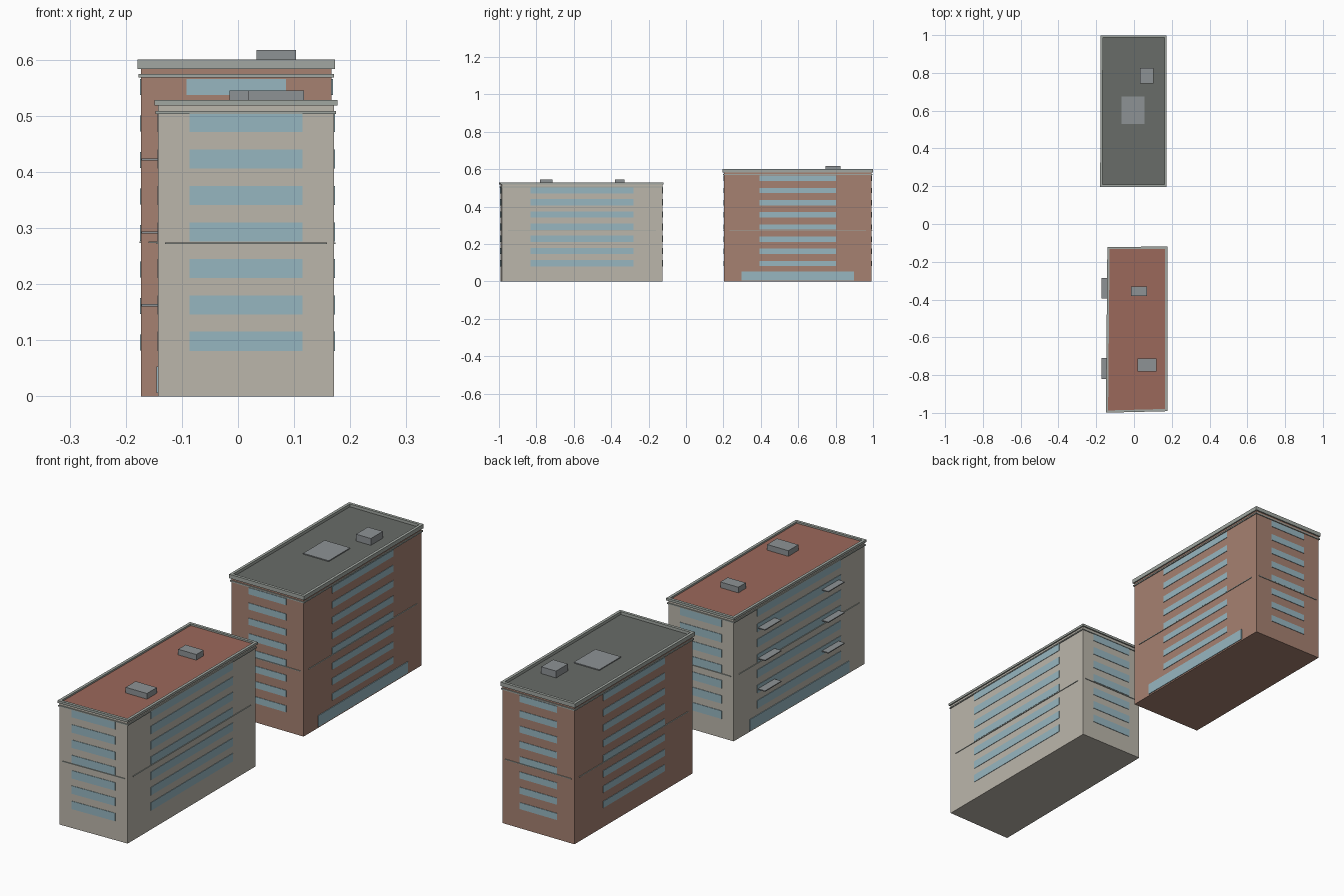
import bpy, bmesh
from mathutils import Vector

if "Cube" in bpy.data.objects:
    bpy.data.objects.remove(bpy.data.objects["Cube"])

def mat(name, rgb):
    m = bpy.data.materials.new(name)
    m.diffuse_color = (*rgb, 1)
    m.use_nodes = True
    m.node_tree.nodes["Principled BSDF"].inputs["Base Color"].default_value = m.diffuse_color
    return m

BEIGE = mat("beige_wall", (0.50, 0.47, 0.41))
BRICK = mat("brick_wall", (0.38, 0.22, 0.165))
GLASS = mat("glass", (0.31, 0.47, 0.53))
RED = mat("red_roof", (0.33, 0.14, 0.105))
DARK = mat("dark_roof", (0.14, 0.15, 0.138))
TRIM = mat("trim", (0.36, 0.39, 0.36))
METAL = mat("metal", (0.27, 0.29, 0.30))

def finish(bm, name, m):
    bmesh.ops.recalc_face_normals(bm, faces=bm.faces)
    me = bpy.data.meshes.new(name)
    bm.to_mesh(me)
    bm.free()
    me.materials.append(m)
    bpy.context.collection.objects.link(bpy.data.objects.new(name, me))

def add_prism(bm, pts, z0, z1):
    lo = [bm.verts.new((p[0], p[1], z0)) for p in pts]
    hi = [bm.verts.new((p[0], p[1], z1)) for p in pts]
    bm.faces.new(lo)
    bm.faces.new(hi)
    for i in range(len(pts)):
        j = (i + 1) % len(pts)
        bm.faces.new((lo[i], lo[j], hi[j], hi[i]))

def prism(name, pts, z0, z1, m):
    bm = bmesh.new()
    add_prism(bm, pts, z0, z1)
    finish(bm, name, m)

def box(name, x0, x1, y0, y1, z0, z1, m):
    prism(name, [(x0, y0), (x1, y0), (x1, y1), (x0, y1)], z0, z1, m)

def grow(pts, d):
    # move the corners outward, order: front left, front right, back right, back left
    s = [(-1, -1), (1, -1), (1, 1), (-1, 1)]
    return [(p[0] + d * a, p[1] + d * b) for p, (a, b) in zip(pts, s)]

def ring(name, pts, outer, inner, z0, z1, m):
    bm = bmesh.new()
    loops = [[bm.verts.new((*p, z)) for p in grow(pts, d)]
             for d, z in ((outer, z0), (outer, z1), (inner, z1), (inner, z0))]
    for k in range(4):
        a, b = loops[k], loops[(k + 1) % 4]
        for i in range(4):
            j = (i + 1) % 4
            bm.faces.new((a[i], a[j], b[j], b[i]))
    finish(bm, name, m)

def strips(name, pts, sides, f0, f1, rows, depth, m):
    # thin slabs lying on the chosen walls between two fractions of the wall length
    bm = bmesh.new()
    for s in sides:
        a, b = Vector(pts[s]), Vector(pts[(s + 1) % 4])
        d = b - a
        n = Vector((d.y, -d.x)).normalized()
        p, q = a + d * f0, a + d * f1
        for z0, z1 in rows:
            add_prism(bm, [p - n * 0.002, p + n * depth, q + n * depth, q - n * 0.002], z0, z1)
    finish(bm, name, m)

def building(tag, pts, wall, roof, wall_top, roof_z, top, cornice, win, count, height, z_first, belt, shop):
    prism(tag + "_walls", pts, 0, wall_top, wall)
    prism(tag + "_roof", grow(pts, -0.004), wall_top - 0.002, roof_z, roof)
    ring(tag + "_parapet", pts, 0.006, -0.006, wall_top, top, TRIM)
    ring(tag + "_cornice", pts, 0.004, -0.002, *cornice, TRIM)
    rows = [(z_first + 0.065 * i, z_first + 0.065 * i + height) for i in range(count)]
    strips(tag + "_windows", pts, range(4), win, 1 - win, rows, 0.002, GLASS)
    strips(tag + "_belt_course", pts, range(4), 0.04, 0.96, [(belt, belt + 0.003)], 0.003, TRIM)
    strips(tag + "_shopfront", pts, [shop], 0.12, 0.88, [(0.006, 0.053)], 0.003, GLASS)

# Beige front building
A = [(-0.143, -0.993), (0.171, -0.985), (0.171, -0.126), (-0.135, -0.127)]
building("front_building", A, BEIGE, RED, 0.518, 0.521, 0.528, (0.503, 0.508),
         0.18, 7, 0.034, 0.081, 0.271, 3)
box("roof_unit_back", -0.015, 0.07, -0.38, -0.33, 0.52, 0.545, METAL)
box("roof_unit_front", 0.018, 0.118, -0.78, -0.713, 0.52, 0.545, METAL)

# Balconies on its left wall
for y in (-0.34, -0.765):
    for z in (0.16, 0.29, 0.42):
        box("balcony", -0.172, -0.134, y - 0.055, y + 0.055, z, z + 0.004, METAL)

# Brick back building
B = [(-0.173, 0.202), (0.167, 0.202), (0.167, 0.993), (-0.171, 0.993)]
building("back_building", B, BRICK, DARK, 0.583, 0.588, 0.60, (0.568, 0.574),
         0.24, 8, 0.028, 0.082, 0.273, 1)
box("roof_unit", 0.033, 0.103, 0.745, 0.825, 0.587, 0.617, METAL)
box("skylight", -0.065, 0.055, 0.53, 0.675, 0.587, 0.592, METAL)
